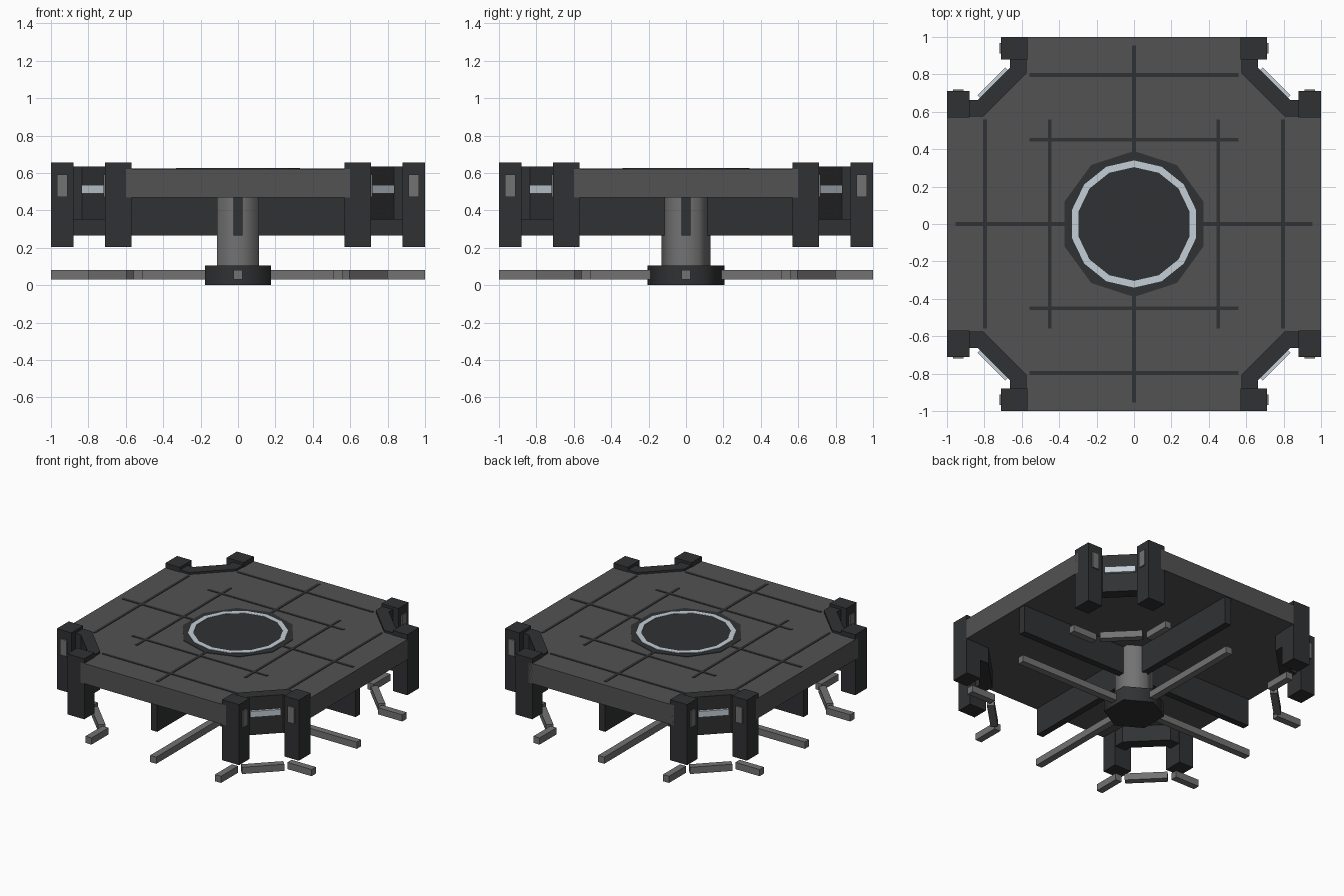
import bpy, bmesh
from math import pi, sin, cos
from mathutils import Matrix

if "Cube" in bpy.data.objects:
    bpy.data.objects.remove(bpy.data.objects["Cube"])


def mat(name, v):
    m = bpy.data.materials.new(name)
    m.diffuse_color = (*v, 1)
    m.use_nodes = True
    m.node_tree.nodes["Principled BSDF"].inputs["Base Color"].default_value = m.diffuse_color
    return m


DARK = mat("dark_grey", (0.03, 0.031, 0.033))
DECK = mat("deck_grey", (0.085, 0.085, 0.087))
METAL = mat("metal_grey", (0.17, 0.17, 0.17))
LIGHT = mat("light_strip", (0.55, 0.62, 0.68))


def prism(name, pts, z0, z1, material, turn=0.0):
    """Extrude a flat outline from z0 to z1, turned about the z axis."""
    bm = bmesh.new()
    face = bm.faces.new([bm.verts.new((x, y, z0)) for x, y in pts])
    ext = bmesh.ops.extrude_face_region(bm, geom=[face])
    top = [g for g in ext["geom"] if isinstance(g, bmesh.types.BMVert)]
    bmesh.ops.translate(bm, verts=top, vec=(0, 0, z1 - z0))
    bmesh.ops.recalc_face_normals(bm, faces=bm.faces)
    bm.transform(Matrix.Rotation(turn, 4, 'Z'))
    me = bpy.data.meshes.new(name)
    bm.to_mesh(me)
    bm.free()
    me.materials.append(material)
    ob = bpy.data.objects.new(name, me)
    bpy.context.collection.objects.link(ob)
    return ob


def rect(x0, x1, y0, y1):
    return [(x0, y0), (x1, y0), (x1, y1), (x0, y1)]


def diagonal(dist, length, width):
    """Rectangle across the +x +y diagonal, centred at dist from the origin."""
    s = 0.5 ** 0.5
    out = []
    for l, w in ((-1, -1), (1, -1), (1, 1), (-1, 1)):
        r, t = dist + w * width / 2, l * length / 2
        out.append(((r - t) * s, (r + t) * s))
    return out


def ngon(n, r):
    return [(r * sin(2 * pi * i / n), r * cos(2 * pi * i / n)) for i in range(n)]


def swap(pts):
    return [(y, x) for x, y in pts]


# deck with notched corners
notch = [(1, 0.6), (0.81, 0.6), (0.6, 0.81), (0.6, 1)]
outline = []
for k in range(4):
    for x, y in notch:
        for _ in range(k):
            x, y = -y, x
        outline.append((x, y))
prism("deck", outline, 0.47, 0.62, DECK)

# dark panel lines on the deck
for k in range(4):
    a = k * pi / 2
    prism("center_line", rect(0.3, 0.955, -0.011, 0.011), 0.61, 0.623, DARK, a)
    for x in (0.45, 0.797):
        prism("cross_line", rect(x - 0.01, x + 0.01, -0.56, 0.56), 0.61, 0.623, DARK, a)

# round hatch in the middle: plate and glowing ring
prism("hatch_plate", ngon(10, 0.39), 0.61, 0.6235, DARK)
prism("hatch_disc", ngon(14, 0.303), 0.61, 0.6255, DARK)
ring = prism("hatch_ring", ngon(14, 0.34), 0.615, 0.627, LIGHT)
bm = bmesh.new()
bm.from_mesh(ring.data)
caps = [f for f in bm.faces if len(f.verts) == 14]
res = bmesh.ops.inset_individual(bm, faces=caps, thickness=0.036)
bmesh.ops.bridge_loops(bm, edges=[e for f in caps for e in f.edges])
bmesh.ops.delete(bm, geom=[f for f in caps if f.is_valid], context='FACES_ONLY')
bm.to_mesh(ring.data)
bm.free()

# central column on its foot
for name, r, z0, z1, m in (("foot", 0.205, 0, 0.105, DARK), ("column", 0.13, 0.1, 0.475, METAL)):
    ob = prism(name, ngon(6, r), z0, z1, m)
    bpy.context.view_layer.objects.active = ob
    ob.select_set(True)
    bpy.ops.object.shade_smooth_by_angle(angle=pi * 65 / 180)
    ob.select_set(False)

# cross ribs under the deck and cross bars at the foot
for k in range(4):
    a = k * pi / 2
    prism("deck_rib", rect(0.02, 0.99, -0.025, 0.025), 0.265, 0.475, DARK, a)
    prism("foot_bar", rect(0.12, 1.0, -0.025, 0.025), 0.03, 0.08, METAL, a)

# corner assemblies
wall = [(0.9, 0.663), (0.835, 0.663), (0.663, 0.835), (0.663, 0.9),
        (0.575, 0.9), (0.575, 0.805), (0.805, 0.575), (0.9, 0.575)]
for k in range(4):
    a = k * pi / 2
    prism("corner_wall", wall, 0.35, 0.635, DARK, a)
    prism("wall_light", diagonal(1.063, 0.21, 0.03), 0.49, 0.535, LIGHT, a)
    prism("corner_bar", diagonal(0.962, 0.29, 0.05), 0.03, 0.08, METAL, a)
    for flip in (lambda p: p, swap):
        prism("corner_post", flip(rect(0.88, 1.0, 0.57, 0.71)), 0.203, 0.655, DARK, a)
        prism("post_lamp", flip(rect(0.912, 0.967, 0.70, 0.72)), 0.472, 0.592, METAL, a)
        prism("side_bar", flip(rect(0.8, 1.0, 0.51, 0.56)), 0.03, 0.08, METAL, a)
